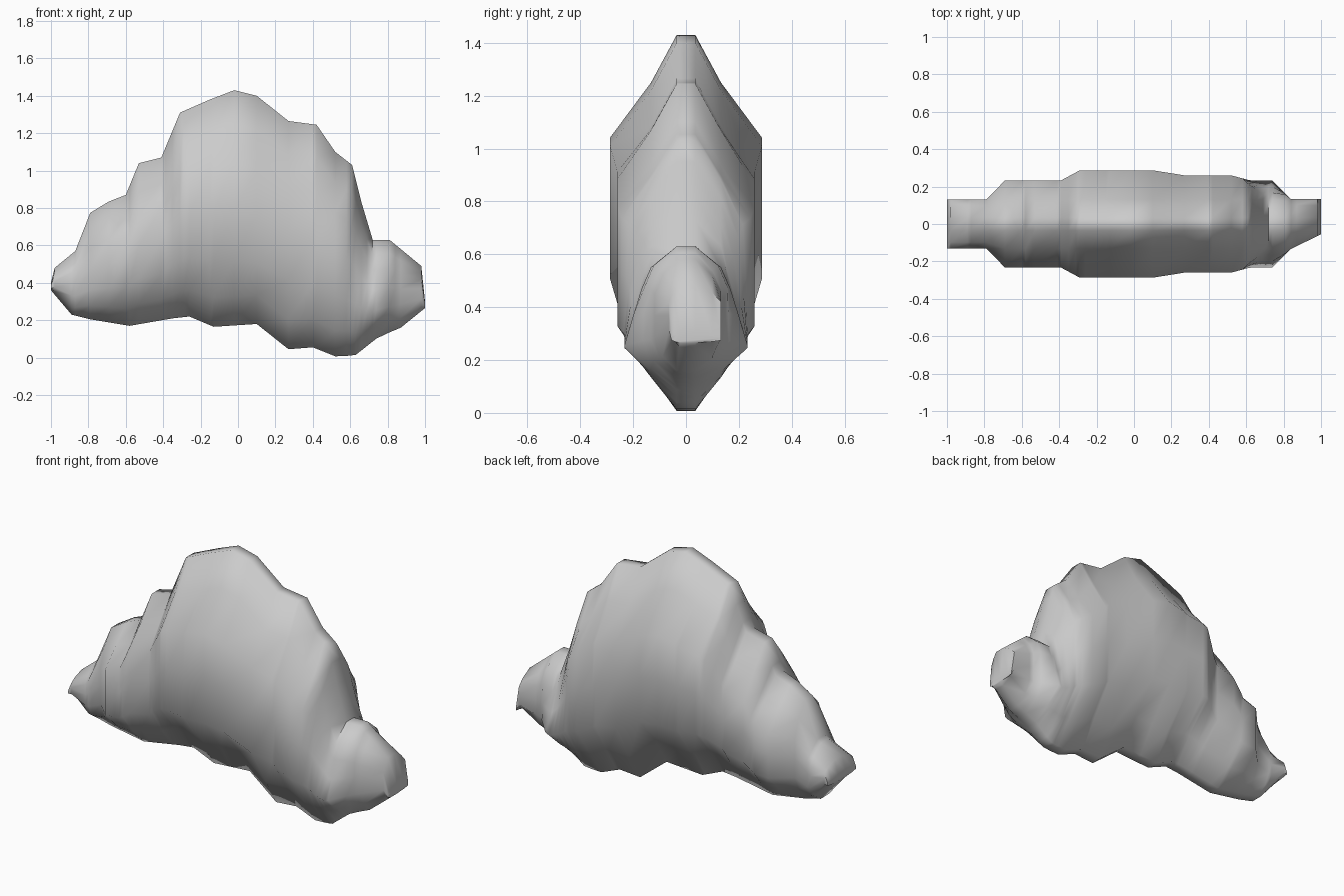
import bpy, bmesh, math

cube = bpy.data.objects.get("Cube")
if cube:
    bpy.data.objects.remove(cube, do_unlink=True)

# Outline and thickness curves along x
TOP = [(-1, .40), (-.98, .48), (-.87, .57), (-.78, .80), (-.60, .87), (-.53, 1.04),
       (-.41, 1.07), (-.31, 1.31), (-.15, 1.38), (-.02, 1.43), (.10, 1.40), (.27, 1.265),
       (.42, 1.245), (.52, 1.10), (.61, 1.03), (.66, .83), (.72, .63), (.81, .63),
       (.98, .49), (1, .30)]
BOTTOM = [(-1, .36), (-.89, .23), (-.79, .205), (-.58, .17), (-.35, .21), (-.26, .22),
          (-.13, .165), (.10, .18), (.27, .045), (.40, .055), (.53, .003), (.63, .015),
          (.75, .11), (.87, .16), (1, .265)]
BACK = [(-1, .13), (-.79, .13), (-.69, .233), (-.39, .233), (-.29, .287), (.10, .287),
        (.27, .26), (.52, .26), (.62, .233), (.74, .233), (.84, .133), (1, .133)]
FRONT = BACK[:-1] + [(1, .055)]
# Narrowing of the upper flank where the small lobe meets the body
PINCH = [(-1, 1), (.58, 1), (.69, .68), (.74, .72), (.82, 1), (1, 1)]


def sample(curve, x):
    for (x0, v0), (x1, v1) in zip(curve, curve[1:]):
        if x <= x1:
            return v0 + (v1 - v0) * (x - x0) / (x1 - x0)
    return curve[-1][1]


def half_section(x, width):
    """Points of one flank from the crest down to the belly, as (y, z)."""
    t, b = sample(TOP, x), sample(BOTTOM, x)
    w, p = sample(width, x), sample(PINCH, x)
    k = min(1, (t - b) / 1.22)
    shoulder = min(.132, .75 * w)
    return [(min(.035, .4 * w), t), (shoulder, t - .18 * k), (w * p, t - .36 * k),
            (w * (1 + p) / 2, (t + b) / 2), (w, b + .33 * k),
            (shoulder, b + .155 * k), (min(.035, .4 * w), b)]


# Loft the closed sections along x
stations = []
for x in sorted({c[0] for curve in (TOP, BOTTOM, BACK, PINCH) for c in curve}):
    if not stations or x - stations[-1] > .012:
        stations.append(x)

bm = bmesh.new()
rings = []
for x in stations:
    points = half_section(x, BACK) + [(-y, z) for y, z in reversed(half_section(x, FRONT))]
    rings.append([bm.verts.new((x, y, z)) for y, z in points])
count = len(rings[0])
for a, b in zip(rings, rings[1:]):
    for i in range(count):
        j = (i + 1) % count
        bm.faces.new((a[i], a[j], b[j], b[i]))
bm.faces.new(rings[0])
bm.faces.new(rings[-1])
bmesh.ops.recalc_face_normals(bm, faces=bm.faces)

# Relax the flanks a little so the lumps blend, keeping the crest and belly crisp
flank = [r[i] for r in rings[2:-2] for i in (2, 3, 4, 9, 10, 11)]
for _ in range(2):
    bmesh.ops.smooth_vert(bm, verts=flank, factor=.4, use_axis_x=False,
                          use_axis_y=False, use_axis_z=True)

mesh = bpy.data.meshes.new("cloud_body")
bm.to_mesh(mesh)
bm.free()
cloud = bpy.data.objects.new("cloud_body", mesh)
bpy.context.collection.objects.link(cloud)

# Pale grey surface
mat = bpy.data.materials.new("pale_grey")
mat.use_nodes = True
colour = (.6, .6, .6, 1)
mat.diffuse_color = colour
mat.node_tree.nodes["Principled BSDF"].inputs["Base Color"].default_value = colour
mesh.materials.append(mat)

# Smooth shading with sharp ends
bpy.ops.object.select_all(action='DESELECT')
cloud.select_set(True)
bpy.context.view_layer.objects.active = cloud
bpy.ops.object.shade_smooth_by_angle(angle=math.radians(65))
